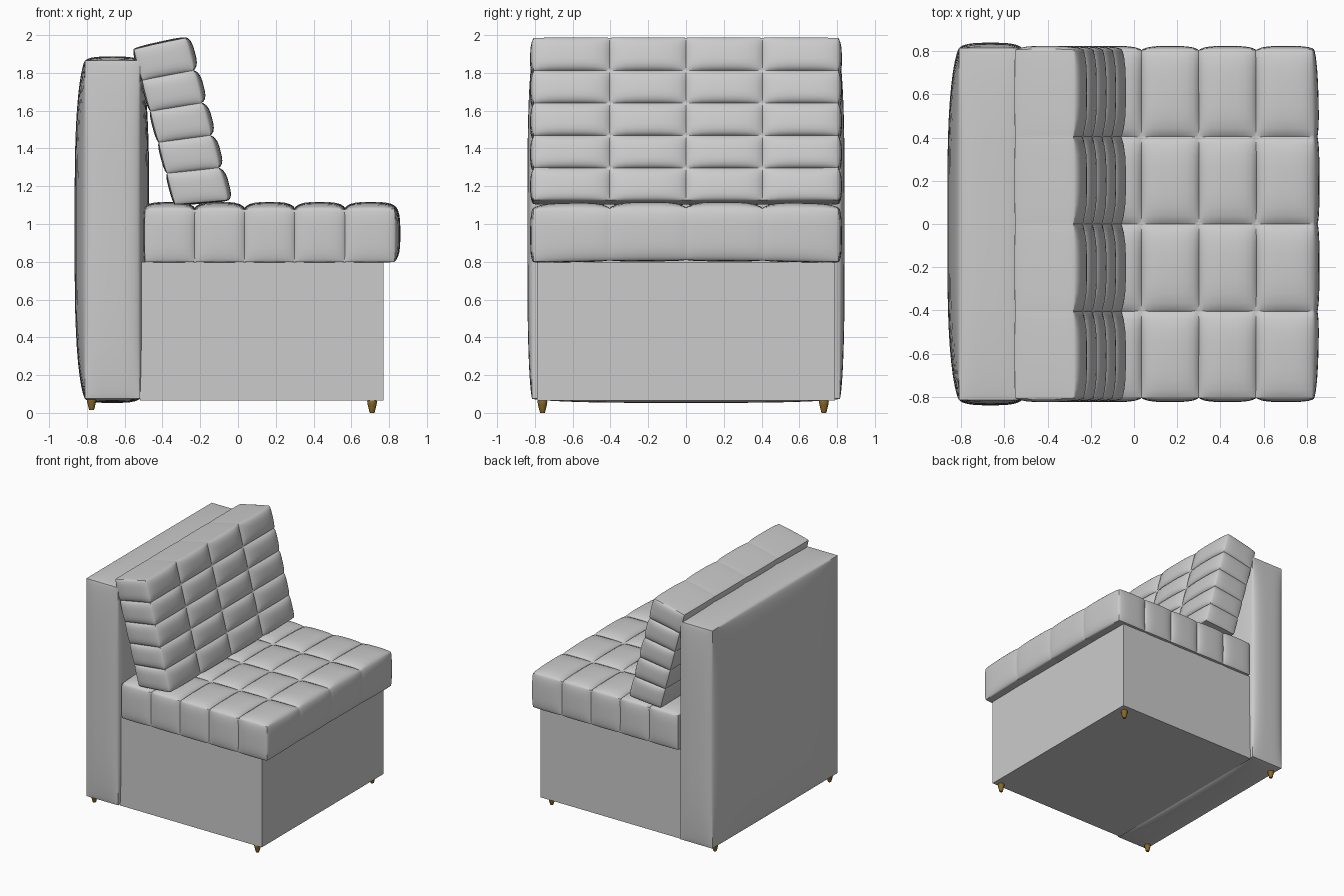
import bpy, bmesh, math
from mathutils import Vector

if "Cube" in bpy.data.objects:
    bpy.data.objects.remove(bpy.data.objects["Cube"])


def finish(name, bm, angle=None, mat=None):
    bmesh.ops.recalc_face_normals(bm, faces=bm.faces)
    me = bpy.data.meshes.new(name)
    bm.to_mesh(me)
    bm.free()
    ob = bpy.data.objects.new(name, me)
    bpy.context.collection.objects.link(ob)
    if mat:
        me.materials.append(mat)
    if angle:
        bpy.ops.object.select_all(action='DESELECT')
        ob.select_set(True)
        bpy.context.view_layer.objects.active = ob
        bpy.ops.object.shade_smooth_by_angle(angle=math.radians(angle))
    return ob


def samples(cells, k):
    """Positions in -1..1, packed more tightly next to each seam."""
    out = [-1.0]
    for c in range(cells):
        for i in range(1, k + 1):
            t = -math.cos(math.pi * i / k)
            out.append(-1 + (2 * c + 1 + t) / cells)
    return out


def puff(q, cells, rim):
    """1 in the middle of a cell, 0 at a seam, rim at the outer ends."""
    s = (q + 1) * cells / 2
    c = min(max(int(s), 0), cells - 1)
    t = 2 * (s - c) - 1
    f = max(0.0, 1 - abs(t) ** 3.5) ** 0.7
    outer = (c == 0 and t < 0) or (c == cells - 1 and t > 0)
    return rim + (1 - rim) * f if outer else f


def cushion(name, size, cells, steps, bulge, rim, place):
    """Padded box; bulge holds (minus, plus) swelling for each axis."""
    ax = [samples(c, k) for c, k in zip(cells, steps)]
    n = [len(a) - 1 for a in ax]
    bm = bmesh.new()
    verts = {}

    def vert(idx):
        if idx not in verts:
            q = [ax[a][idx[a]] for a in range(3)]
            f = [puff(q[a], cells[a], rim) for a in range(3)]
            # end faces show only faint cross seams
            soft = 0.75 * puff(q[1], 1, rim) + 0.25 * f[1]
            swell = (soft * f[2], f[0] * f[2], f[0] * f[1])
            p = [q[a] * (size[a] / 2 + bulge[a][q[a] > 0] * swell[a]) for a in range(3)]
            verts[idx] = bm.verts.new(place(*p))
        return verts[idx]

    for a in range(3):
        b, c = (a + 1) % 3, (a + 2) % 3
        for side in (0, n[a]):
            for i in range(n[b]):
                for j in range(n[c]):
                    quad = []
                    for di, dj in ((0, 0), (1, 0), (1, 1), (0, 1)):
                        idx = [0, 0, 0]
                        idx[a], idx[b], idx[c] = side, i + di, j + dj
                        quad.append(vert(tuple(idx)))
                    bm.faces.new(quad)
    return finish(name, bm, 38)


# Seat cushion: 5 x 4 tufted cells
cushion("seat_cushion", (1.315, 1.61, 0.275), (5, 4, 1), (10, 10, 12),
        ((0.015, 0.035), (0.02, 0.02), (0.008, 0.032)), 0.25,
        lambda x, y, z: Vector((x + 0.167, y, z + 0.938 + 0.01 * (1 - (y / 0.82) ** 2))))


# Leaning back cushion: rows fan out slightly towards the top
def lean(x, y, z):
    a = math.radians(14.7)
    b = math.radians(8.5 + 9 * x)
    return Vector((-0.305 - x * math.sin(a) + z * math.cos(b), y,
                   1.535 + x * math.cos(a) + z * math.sin(b)))


cushion("back_cushion", (0.865, 1.61, 0.275), (5, 4, 1), (10, 10, 12),
        ((0.01, 0.012), (0.02, 0.02), (0.012, 0.032)), 0.25, lean)

# Upholstered back panel
cushion("back_panel", (0.29, 1.63, 1.79), (1, 1, 1), (14, 24, 24),
        ((0.055, 0.05), (0.025, 0.025), (0.022, 0.022)), 0.0,
        lambda x, y, z: Vector((x - 0.665, y, z + 0.97)))

# Plain box base
bm = bmesh.new()
bmesh.ops.create_cube(bm, size=1)
for v in bm.verts:
    v.co = Vector((v.co.x * 1.29 + 0.125, v.co.y * 1.58, v.co.z * 0.735 + 0.4325))
finish("base", bm)

# Turned feet
brown = bpy.data.materials.new("brown_wood")
brown.diffuse_color = (0.25, 0.14, 0.02, 1)
brown.use_nodes = True
brown.node_tree.nodes["Principled BSDF"].inputs["Base Color"].default_value = brown.diffuse_color
profile = ((0.02, 0.075), (0.026, 0.06), (0.024, 0.045), (0.015, 0.008), (0.012, 0.0))
for label, x, lift in (("front", 0.71, 0.0), ("rear", -0.775, 0.015)):
    for side, y in (("left", -0.76), ("right", 0.73)):
        bm = bmesh.new()
        rings = [[bm.verts.new((x + r * math.cos(i * math.tau / 16),
                                y + r * math.sin(i * math.tau / 16), z + lift))
                  for i in range(16)] for r, z in profile]
        for r0, r1 in zip(rings, rings[1:]):
            for i in range(16):
                bm.faces.new((r0[i], r0[i - 1], r1[i - 1], r1[i]))
        bm.faces.new(rings[0])
        bm.faces.new(rings[-1])
        finish(f"{label}_{side}_foot", bm, 40, brown)
